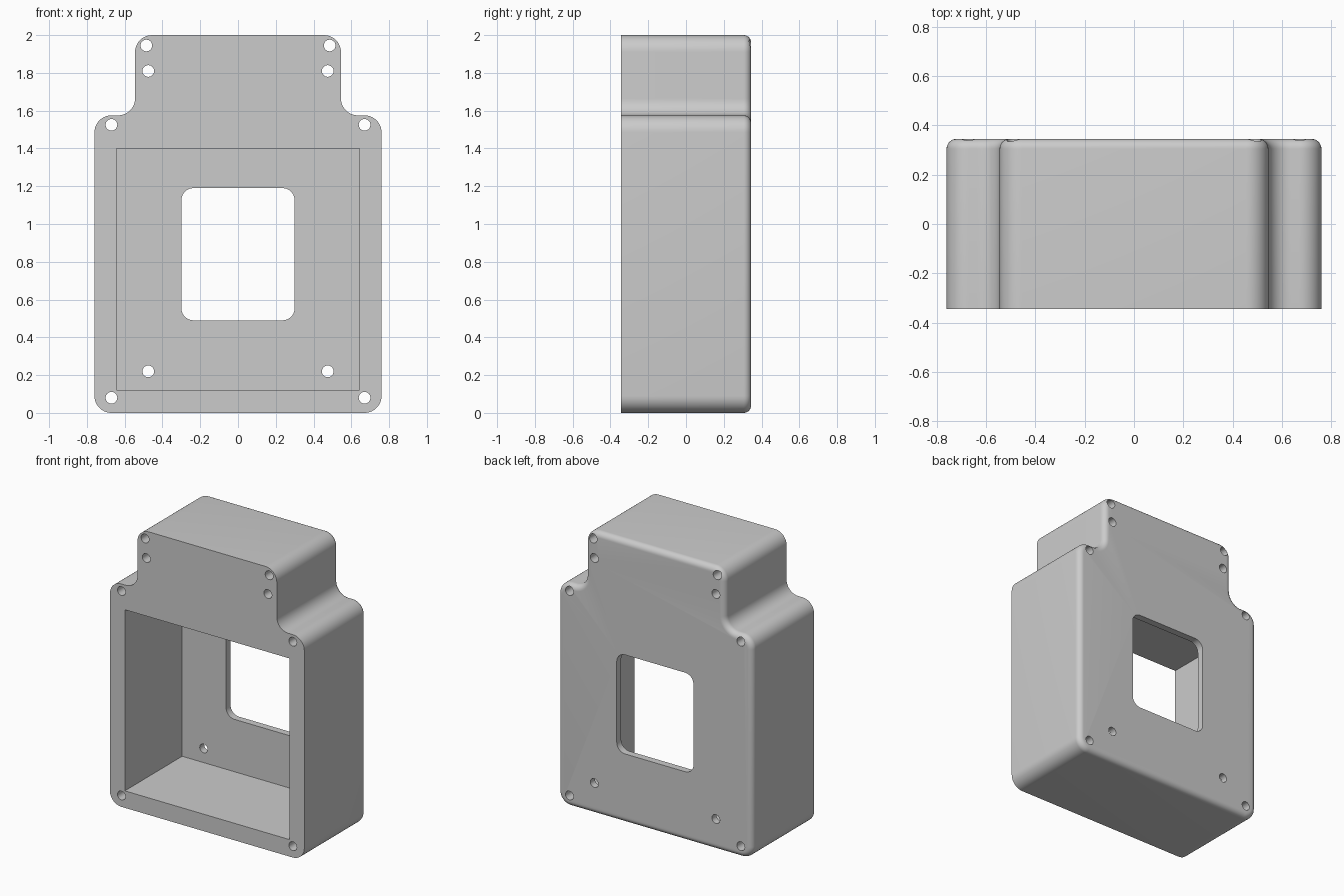
import bpy, bmesh
from math import cos, sin, radians, pi

if "Cube" in bpy.data.objects:
    bpy.data.objects.remove(bpy.data.objects["Cube"], do_unlink=True)

FRONT, BACK = -0.345, 0.345
WALL = 0.05        # thickness of the back panel
EDGE = 0.04        # rounding of the back rim
R = 0.09           # outline corner radius

grey = bpy.data.materials.new("light grey")
grey.use_nodes = True
grey.diffuse_color = (0.6, 0.6, 0.6, 1)
grey.node_tree.nodes["Principled BSDF"].inputs["Base Color"].default_value = (0.6, 0.6, 0.6, 1)


def arc(cx, cz, r, start, end, steps=10):
    angles = [radians(start + (end - start) * i / steps) for i in range(steps + 1)]
    return [(cx + r * cos(a), cz + r * sin(a)) for a in angles]


def body_outline(inset):
    """Stepped outline with rounded corners, moved inwards by inset."""
    r = R - inset
    half = arc(0.76 - R, R, r, -90, 0)
    half += arc(0.76 - R, 1.575 - R, r, 0, 90)
    half += arc(0.545 + R, 1.575 + R, R + inset, 270, 180)
    half += arc(0.545 - R, 2 - R, r, 0, 90)
    return half + [(-x, z) for x, z in reversed(half)]


def rounded_rect(half_w, z0, z1, r):
    half = arc(half_w - r, z0 + r, r, -90, 0) + arc(half_w - r, z1 - r, r, 0, 90)
    return half + [(-x, z) for x, z in reversed(half)]


def loft(name, sections):
    """Solid through a list of (y, outline) sections."""
    bm = bmesh.new()
    rings = [[bm.verts.new((x, y, z)) for x, z in pts] for y, pts in sections]
    for a, b in zip(rings, rings[1:]):
        for i in range(len(a)):
            j = (i + 1) % len(a)
            bm.faces.new((a[i], a[j], b[j], b[i]))
    bm.faces.new(rings[0])
    bm.faces.new(rings[-1])
    bmesh.ops.recalc_face_normals(bm, faces=bm.faces)
    mesh = bpy.data.meshes.new(name)
    bm.to_mesh(mesh)
    bm.free()
    obj = bpy.data.objects.new(name, mesh)
    bpy.context.collection.objects.link(obj)
    obj.data.materials.append(grey)
    return obj


# Housing with a rounded rim at the back
sections = [(FRONT, body_outline(0))]
for i in range(9):
    t = i / 8 * pi / 2
    sections.append((BACK - EDGE + EDGE * sin(t), body_outline(EDGE * (1 - cos(t)))))
housing = loft("housing", sections)

# Open cavity, rounded window and screw holes
box = [(-0.643, 0.12), (0.643, 0.12), (0.643, 1.4), (-0.643, 1.4)]
cutters = [
    loft("cavity_cutter", [(FRONT - 0.1, box), (BACK - WALL, box)]),
    loft("window_cutter", [(y, rounded_rect(0.3, 0.49, 1.19, 0.065)) for y in (0, BACK + 0.1)]),
]
for x, z in [(0.67, 0.08), (0.475, 0.22), (0.67, 1.525), (0.475, 1.81), (0.485, 1.945)]:
    for side in (-1, 1):
        circle = arc(side * x, z, 0.031, 0, 360, 24)[:-1]
        cutters.append(loft("hole_cutter", [(FRONT - 0.1, circle), (BACK + 0.1, circle)]))

bpy.ops.object.select_all(action='DESELECT')
housing.select_set(True)
bpy.context.view_layer.objects.active = housing
for cutter in cutters:
    cutter.hide_render = True
    cut = housing.modifiers.new("cut", 'BOOLEAN')
    cut.operation = 'DIFFERENCE'
    cut.solver = 'EXACT'
    cut.object = cutter
    bpy.ops.object.modifier_apply(modifier=cut.name)
    bpy.data.objects.remove(cutter, do_unlink=True)

bpy.ops.object.shade_smooth_by_angle(angle=radians(30))
